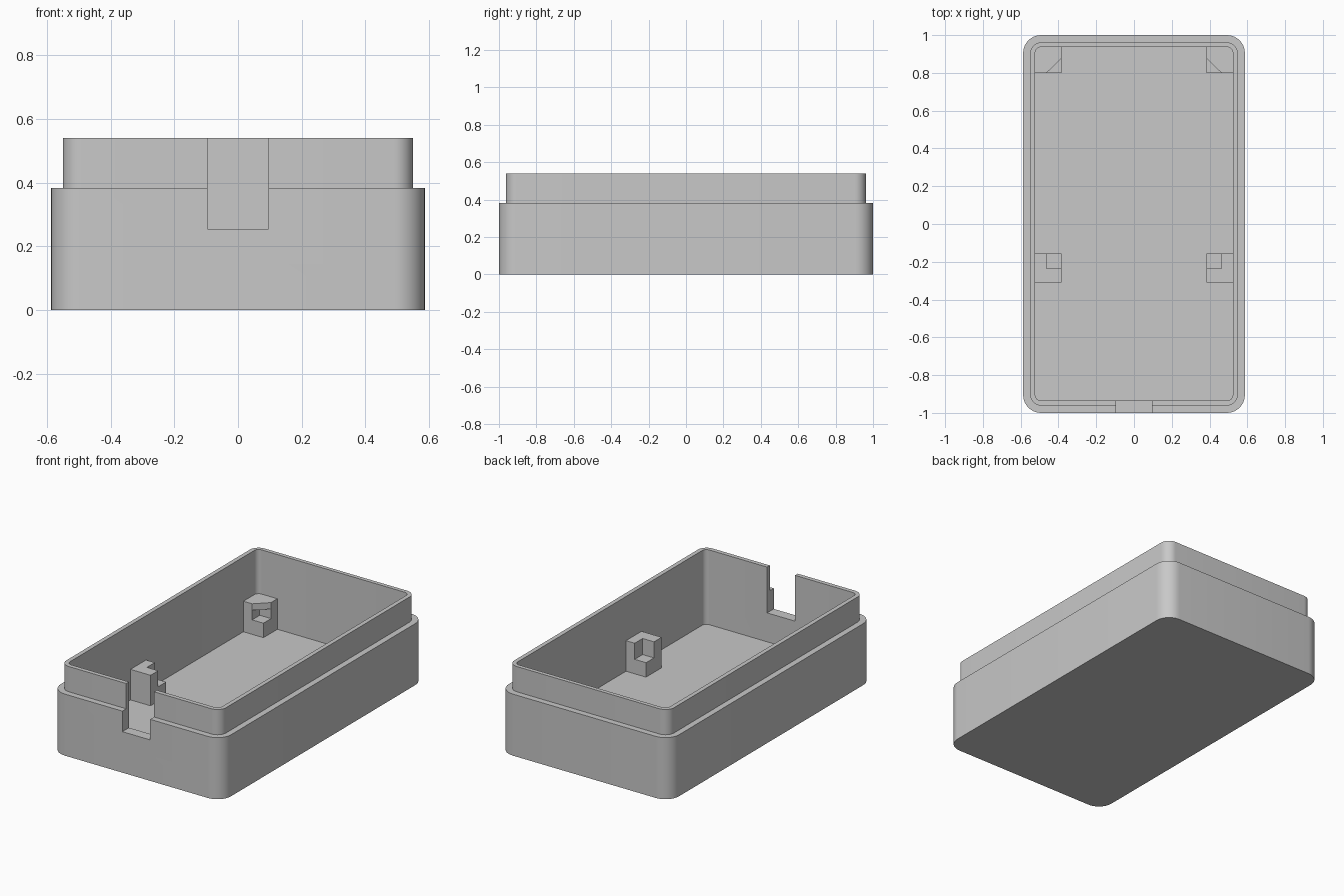
import bpy, bmesh, math

if "Cube" in bpy.data.objects:
    bpy.data.objects.remove(bpy.data.objects["Cube"], do_unlink=True)

grey = bpy.data.materials.new("light grey plastic")
grey.use_nodes = True
COLOR = (0.58, 0.58, 0.58, 1)
grey.diffuse_color = COLOR
grey.node_tree.nodes["Principled BSDF"].inputs["Base Color"].default_value = COLOR


def finish(bm, name):
    bmesh.ops.recalc_face_normals(bm, faces=bm.faces)
    mesh = bpy.data.meshes.new(name)
    bm.to_mesh(mesh)
    bm.free()
    mesh.materials.append(grey)
    obj = bpy.data.objects.new(name, mesh)
    bpy.context.collection.objects.link(obj)
    return obj


def prism(name, outline, z0, z1):
    bm = bmesh.new()
    low = [bm.verts.new((x, y, z0)) for x, y in outline]
    high = [bm.verts.new((x, y, z1)) for x, y in outline]
    bm.faces.new(low)
    bm.faces.new(high)
    for i in range(len(low)):
        j = (i + 1) % len(low)
        bm.faces.new((low[i], low[j], high[j], high[i]))
    return finish(bm, name)


def rect(x0, x1, y0, y1):
    return [(x0, y0), (x1, y0), (x1, y1), (x0, y1)]


def rounded_rect(hx, y0, y1, r, steps=10):
    points = []
    corners = [(hx - r, y1 - r), (r - hx, y1 - r), (r - hx, y0 + r), (hx - r, y0 + r)]
    for k, (cx, cy) in enumerate(corners):
        for s in range(steps + 1):
            a = math.pi / 2 * (k + s / steps)
            points.append((cx + r * math.cos(a), cy + r * math.sin(a)))
    return points


def cut(obj, cutter):
    mod = obj.modifiers.new("cut", "BOOLEAN")
    mod.operation = "DIFFERENCE"
    mod.solver = "EXACT"
    mod.object = cutter
    select(obj)
    bpy.ops.object.modifier_apply(modifier=mod.name)
    bpy.data.objects.remove(cutter, do_unlink=True)


def select(obj):
    bpy.ops.object.select_all(action="DESELECT")
    obj.select_set(True)
    bpy.context.view_layer.objects.active = obj


FLOOR, SHOULDER, RIM = 0.075, 0.383, 0.54

# Case shell: one continuous skin from underside, over the lip, to the floor
outer = rounded_rect(0.587, -1, 1, 0.095)
lip = rounded_rect(0.55, -0.962, 0.962, 0.06)
inner = rounded_rect(0.523, -0.935, 0.937, 0.03)
bm = bmesh.new()
rings = [[bm.verts.new((x, y, z)) for x, y in outline] for outline, z in (
    (outer, 0), (outer, SHOULDER), (lip, SHOULDER), (lip, RIM), (inner, RIM), (inner, FLOOR))]
for a, b in zip(rings, rings[1:]):
    for i in range(len(a)):
        j = (i + 1) % len(a)
        bm.faces.new((a[i], a[j], b[j], b[i]))
bm.faces.new(rings[0])
bm.faces.new(rings[-1])
case = finish(bm, "case_shell")

# Cable slot through the front wall
cut(case, prism("slot_cutter", rect(-0.096, 0.096, -1.1, -0.85), 0.255, 0.7))
select(case)
bpy.ops.object.shade_smooth_by_angle(angle=math.radians(30))

# Board supports, mirrored left and right
SHELF, TOP = 0.165, 0.265
for side, word in ((1, "left"), (-1, "right")):
    near, mid, far = side * 0.385, side * 0.463, side * 0.53
    past = side * 0.3

    # Front supports: open step at the inner rear corner
    front = prism("front_support_" + word, rect(near, far, -0.31, -0.157), FLOOR - 0.02, TOP)
    cut(front, prism("step_cutter", rect(past, mid, -0.235, -0.1), SHELF, 0.4))

    # Rear supports: pocket under a clip with a chamfered corner
    back = prism("back_support_" + word, rect(near, far, 0.80, 0.945), FLOOR - 0.02, TOP)
    cut(back, prism("pocket_cutter", rect(past, mid, 0.7, 0.875), SHELF, 0.225))
    chamfer = [(near, 0.875), (mid, 0.80), (mid, 0.7), (past, 0.7), (past, 0.875)]
    cut(back, prism("chamfer_cutter", chamfer, 0.2, 0.4))
